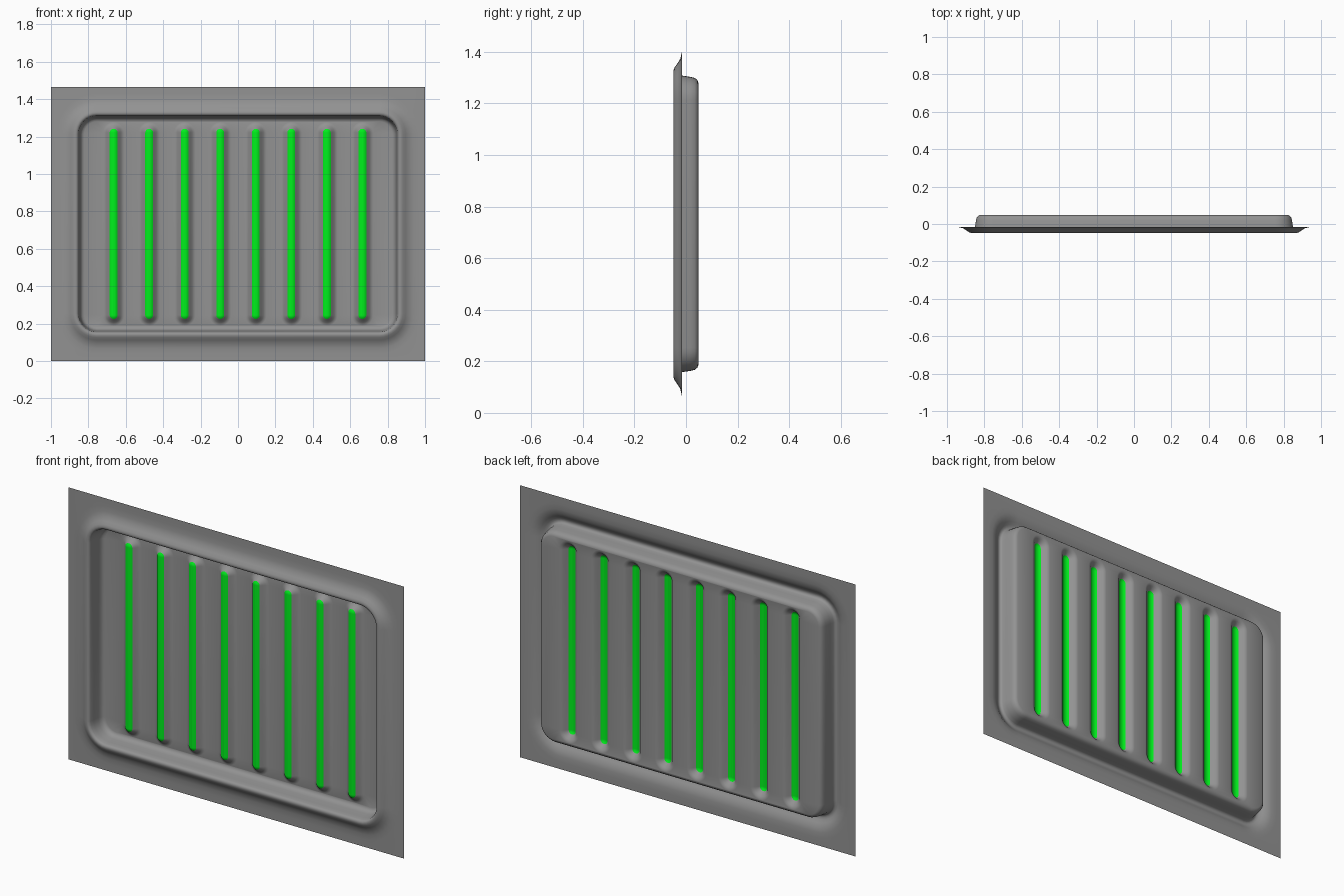
import bpy, bmesh
from math import pi, cos, sin

if "Cube" in bpy.data.objects:
    bpy.data.objects.remove(bpy.data.objects["Cube"])

CZ = 0.733                                  # height of the panel centre
RIBS = [-0.665 + 0.19 * i for i in range(8)]


def ring(bm, cx, cz, hx, hz, r, y, seg=8):
    """Closed rounded-rectangle loop of vertices in the XZ plane."""
    pts = []
    for k, (sx, sz) in enumerate([(1, 1), (-1, 1), (-1, -1), (1, -1)]):
        for i in range(seg + 1):
            a = (k + i / seg) * pi / 2
            pts.append((cx + sx * (hx - r) + r * cos(a), y, cz + sz * (hz - r) + r * sin(a)))
    return [bm.verts.new(p) for p in pts]


def bridge(bm, a, b):
    n = len(a)
    for i in range(n):
        j = (i + 1) % n
        bm.faces.new((a[i], a[j], b[j], b[i]))


def loop_edges(bm, loop):
    out = []
    for i, v in enumerate(loop):
        w = loop[(i + 1) % len(loop)]
        out.append(bm.edges.get((v, w)) or bm.edges.new((v, w)))
    return out


def fill(bm, loops):
    edges = [e for l in loops for e in loop_edges(bm, l)]
    bmesh.ops.triangle_fill(bm, use_beauty=True, edges=edges, normal=(0, -1, 0))


def material(name, color):
    mat = bpy.data.materials.new(name)
    mat.diffuse_color = color
    mat.use_nodes = True
    mat.node_tree.nodes["Principled BSDF"].inputs["Base Color"].default_value = mat.diffuse_color
    return mat


def finish(bm, name, mat):
    bmesh.ops.recalc_face_normals(bm, faces=bm.faces)
    if sum(f.normal.y * f.calc_area() for f in bm.faces) > 0:
        bmesh.ops.reverse_faces(bm, faces=bm.faces)
    me = bpy.data.meshes.new(name)
    bm.to_mesh(me)
    bm.free()
    ob = bpy.data.objects.new(name, me)
    bpy.context.collection.objects.link(ob)
    me.materials.append(mat)
    bpy.ops.object.select_all(action='DESELECT')
    ob.select_set(True)
    bpy.context.view_layer.objects.active = ob
    bpy.ops.object.shade_smooth_by_angle(angle=1.2)


steel = material("dark_steel", (0.29, 0.29, 0.29, 1))
green = material("green", (0.0, 0.87, 0.012, 1))

# Pressed sheet: flange, raised lip and recess wall as (offset, y) profile
bm = bmesh.new()
profile = [(0.11, -0.015), (0.080, -0.0165), (0.055, -0.022), (0.036, -0.034),
           (0.022, -0.044), (0.012, -0.048), (0.004, -0.048), (-0.003, -0.044),
           (-0.007, -0.036), (-0.010, -0.015), (-0.015, 0.018), (-0.019, 0.034),
           (-0.027, 0.044), (-0.038, 0.048)]
rings = [ring(bm, 0, CZ, 0.86 + d, 0.585 + d, 0.105 + d, y) for d, y in profile]
for a, b in zip(rings, rings[1:]):
    bridge(bm, a, b)

# Flat outer flange out to the square corners
border = [bm.verts.new((x, -0.015, z)) for x, z in
          [(1, 2 * CZ), (-1, 2 * CZ), (-1, 0), (1, 0)]]
fill(bm, [border, rings[0]])

# Rib flanks rising from the recess floor
flank = [(0.058, 0.048), (0.049, 0.046), (0.040, 0.040), (0.030, 0.029), (0.021, 0.0195)]
feet = []
for x in RIBS:
    loops = [ring(bm, x, CZ, w, 0.487 + w, w - 0.0005, y) for w, y in flank]
    for a, b in zip(loops, loops[1:]):
        bridge(bm, a, b)
    feet.append(loops[0])

# Recess floor between the ribs
fill(bm, [rings[-1]] + feet)
finish(bm, "pressed_panel", steel)

# Green domed crests of the ribs
for i, x in enumerate(RIBS):
    bm = bmesh.new()
    loops = [ring(bm, x, CZ, w, 0.487 + w, w - 0.0005, y)
             for w, y in [(0.021, 0.0195), (0.015, 0.0152), (0.009, 0.0128), (0.003, 0.012)]]
    for a, b in zip(loops, loops[1:]):
        bridge(bm, a, b)
    bm.faces.new(loops[-1])
    finish(bm, f"rib_crest_{i + 1}", green)
